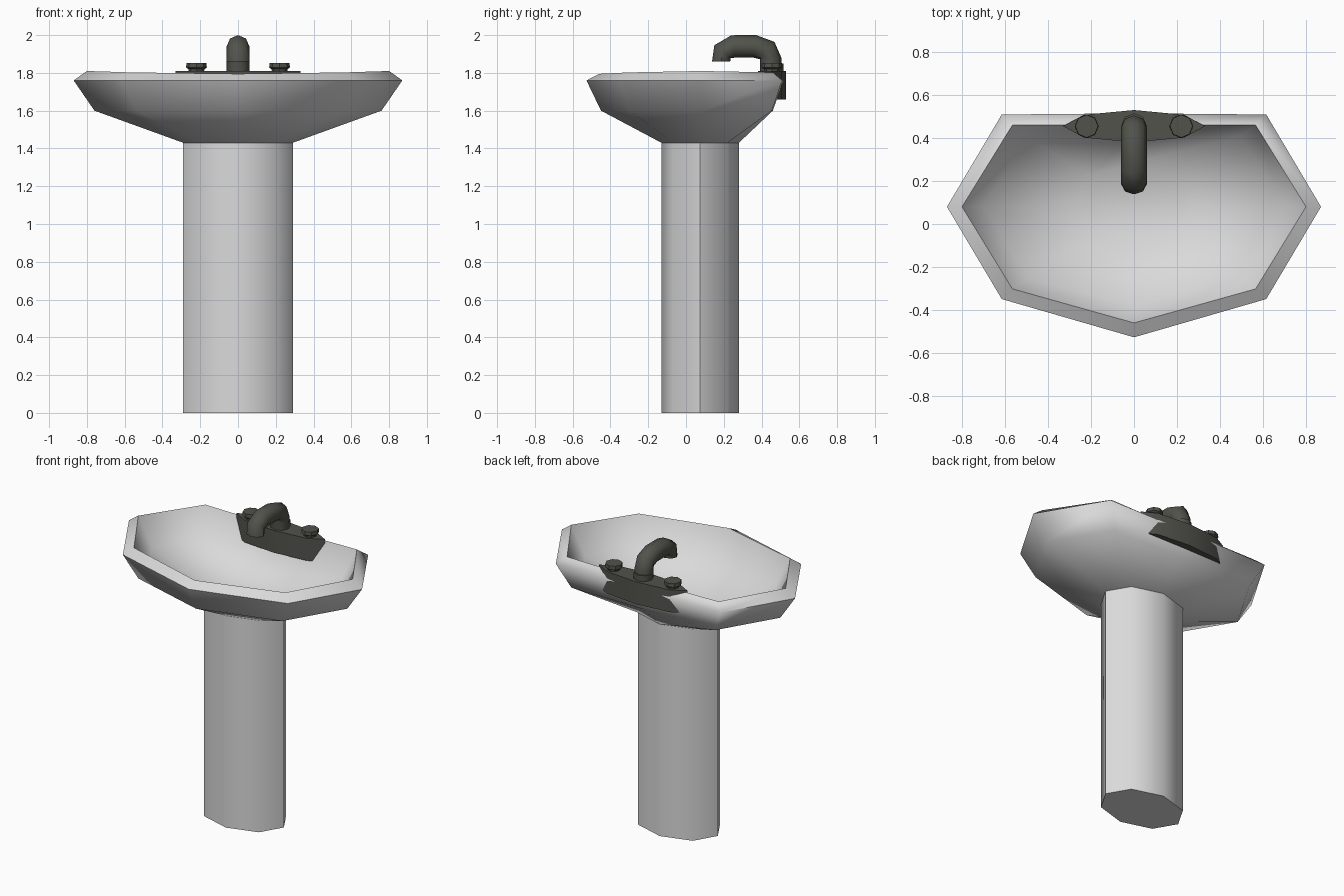
import bpy, bmesh, math
from mathutils import Vector

if "Cube" in bpy.data.objects:
    bpy.data.objects.remove(bpy.data.objects["Cube"])


def material(name, rgb):
    m = bpy.data.materials.new(name)
    m.diffuse_color = (*rgb, 1)
    m.use_nodes = True
    m.node_tree.nodes["Principled BSDF"].inputs["Base Color"].default_value = m.diffuse_color
    return m


ceramic = material("white ceramic", (0.7, 0.7, 0.7))
metal = material("dark metal", (0.085, 0.085, 0.072))
CY = 0.08   # centre of the basin and pedestal in y


def loft(name, rings, mat, angle):
    """Skin a list of equal-length point rings and cap both ends."""
    bm = bmesh.new()
    loops = [[bm.verts.new(p) for p in r] for r in rings]
    n = len(loops[0])
    for a, b in zip(loops, loops[1:]):
        for i in range(n):
            j = (i + 1) % n
            bm.faces.new((a[i], a[j], b[j], b[i]))
    bm.faces.new(loops[0][::-1])
    bm.faces.new(loops[-1])
    bmesh.ops.recalc_face_normals(bm, faces=bm.faces)
    me = bpy.data.meshes.new(name)
    bm.to_mesh(me)
    bm.free()
    me.materials.append(mat)
    ob = bpy.data.objects.new(name, me)
    bpy.context.collection.objects.link(ob)
    bpy.ops.object.select_all(action='DESELECT')
    ob.select_set(True)
    bpy.context.view_layer.objects.active = ob
    bpy.ops.object.shade_smooth_by_angle(angle=math.radians(angle))
    return ob


def octagon(cx, cy, rx, ry, z, back=None, dip=0.0):
    """Eight-sided ring; back limits y, dip lowers the ring at front and back."""
    pts = []
    for i in range(8):
        a = i * math.pi / 4
        y = cy + ry * math.sin(a)
        if back is not None:
            y = min(y, back)
        pts.append((cx + rx * math.cos(a), y, z - dip * math.sin(a) ** 2))
    return pts


# Pedestal
loft("pedestal", [octagon(0, CY - 0.005, 0.29, 0.205, z) for z in (0, 1.43)],
     ceramic, 60)

# Basin: outer wall up, over the rim, then down the inside of the bowl
loft("basin", [
    octagon(0, CY - 0.005, 0.29, 0.205, 1.43),
    octagon(0, CY, 0.76, 0.53, 1.60, 0.46),
    octagon(0, CY, 0.87, 0.607, 1.76, 0.515),
    octagon(0, CY, 0.80, 0.54, 1.81, 0.46, 0.015),
    octagon(0, CY, 0.70, 0.465, 1.63, 0.41),
    octagon(0, CY, 0.29, 0.205, 1.48),
], ceramic, 80)

# Faucet mounting plate
loft("faucet_plate", [octagon(0, 0.455, 0.33, 0.075, z) for z in (1.66, 1.81)],
     metal, 30)

# Tap knobs
for side, x in (("left", -0.22), ("right", 0.22)):
    loft("knob_" + side, [octagon(x, 0.455, r, r, z) for r, z in
                          ((0.04, 1.80), (0.042, 1.82), (0.055, 1.828), (0.053, 1.852))],
         metal, 40)

# Spout collar
loft("spout_collar", [octagon(0, 0.455, 0.06, 0.06, z) for z in (1.80, 1.85)],
     metal, 50)

# Spout: octagonal tube swept along a hooked path in the y-z plane
path = [(0.448, 1.80), (0.448, 1.87), (0.43, 1.918), (0.365, 1.94),
        (0.25, 1.94), (0.193, 1.912), (0.186, 1.86)]
radii = [0.056, 0.058, 0.06, 0.06, 0.06, 0.055, 0.048]
P = [Vector((0, y, z)) for y, z in path]
rings = []
for i, p in enumerate(P):
    t = (P[min(i + 1, len(P) - 1)] - P[max(i - 1, 0)]).normalized()
    if i in (0, len(P) - 1):
        t = Vector((0, 0, 1 if i == 0 else -1))
    side = Vector((1, 0, 0))
    up = side.cross(t)
    rings.append([p + side * 0.06 * math.cos(k * math.pi / 4)
                  + up * radii[i] * math.sin(k * math.pi / 4) for k in range(8)])
loft("spout", rings, metal, 50)
